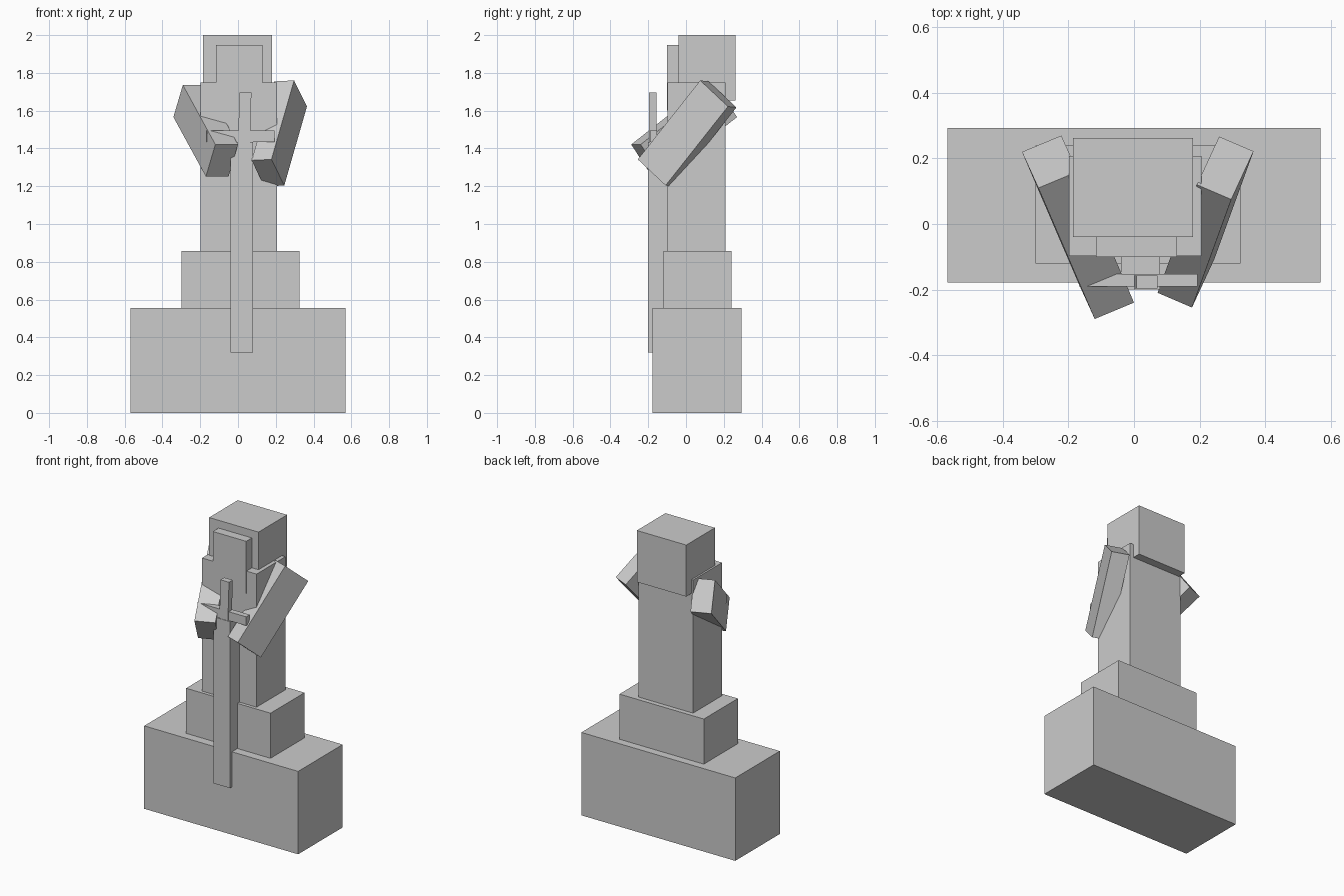
import bpy
from mathutils import Vector

if "Cube" in bpy.data.objects:
    bpy.data.objects.remove(bpy.data.objects["Cube"])


def block(name, origin, a, b, c):
    """Six-sided block spanned by three edge vectors from one corner."""
    o, a, b, c = map(Vector, (origin, a, b, c))
    verts = [o, o + a, o + a + b, o + b]
    verts += [v + c for v in verts]
    faces = [(3, 2, 1, 0), (4, 5, 6, 7), (0, 1, 5, 4),
             (1, 2, 6, 5), (2, 3, 7, 6), (3, 0, 4, 7)]
    if a.cross(b).dot(c) < 0:  # keep normals pointing outward
        faces = [f[::-1] for f in faces]
    mesh = bpy.data.meshes.new(name)
    mesh.from_pydata(verts, [], faces)
    obj = bpy.data.objects.new(name, mesh)
    bpy.context.collection.objects.link(obj)
    return obj


def box(name, x, y, z):
    """Axis-aligned block from min/max ranges."""
    return block(name, (x[0], y[0], z[0]), (x[1] - x[0], 0, 0),
                 (0, y[1] - y[0], 0), (0, 0, z[1] - z[0]))


# pedestal and figure
box("pedestal", (-0.57, 0.57), (-0.178, 0.293), (0, 0.555))
box("skirt", (-0.30, 0.325), (-0.12, 0.24), (0.555, 0.857))
box("torso", (-0.198, 0.206), (-0.098, 0.208), (0.857, 1.748))
box("head", (-0.186, 0.18), (-0.04, 0.263), (1.655, 2.0))
box("face_plate", (-0.116, 0.131), (-0.1, -0.04), (1.6, 1.948))

# arms reaching forward to the sword
block("left_arm", (-0.342, 0.22, 1.566),
      (0.172, -0.40, -0.315), (0.05, -0.11, 0.17), (0.12, 0.05, 0))
block("right_arm", (0.365, 0.222, 1.622),
      (-0.12, -0.33, -0.418), (-0.068, -0.147, 0.138), (-0.105, 0.045, -0.005))

# sword held point down
box("sword_blade", (-0.04, 0.08), (-0.2, -0.098), (0.32, 1.435))
box("sword_guard", (-0.168, 0.194), (-0.191, -0.153), (1.435, 1.494))
block("sword_grip", (0.0, -0.197, 1.43),
      (0.063, 0, 0), (0, 0.04, 0), (0.008, 0, 0.265))
